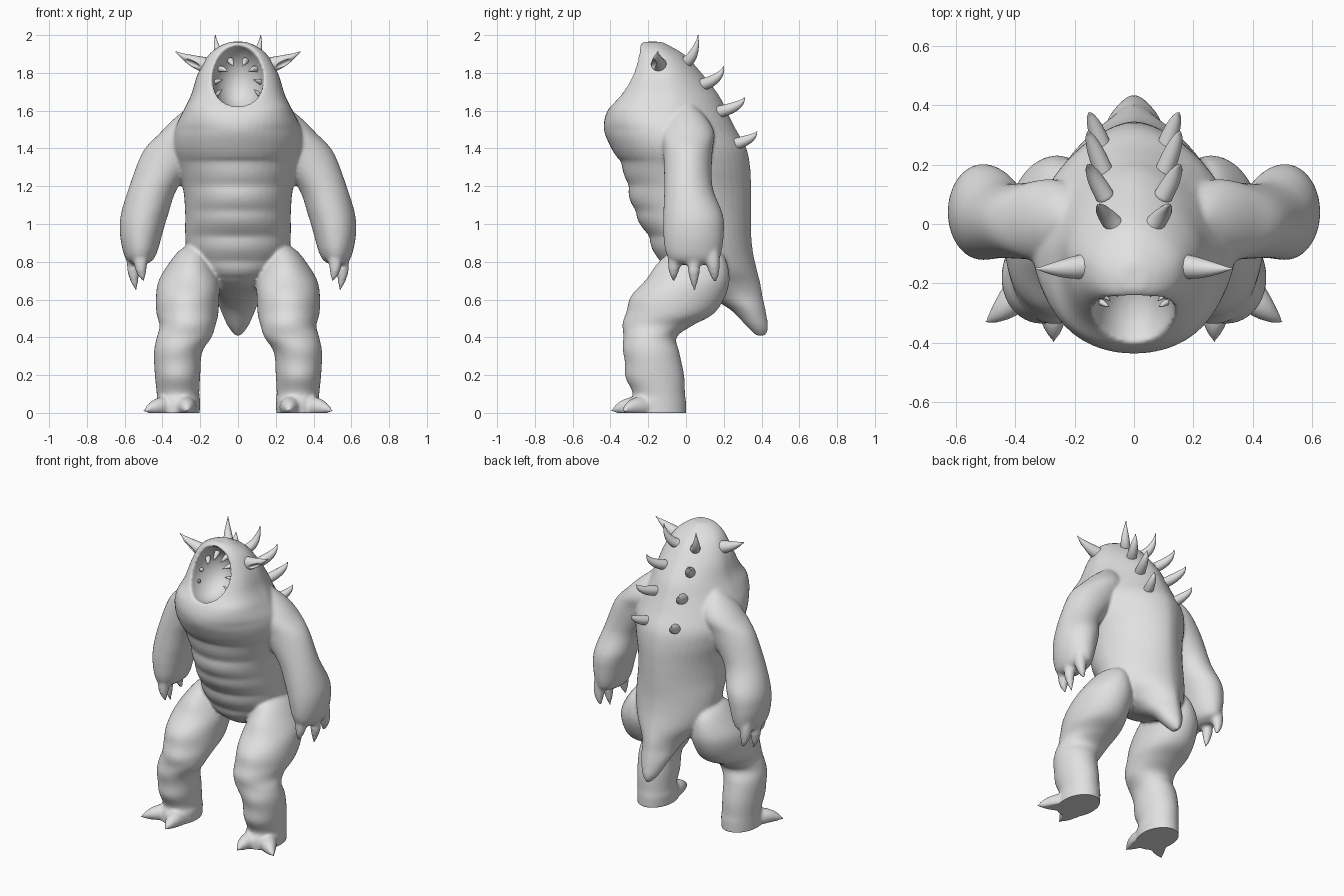
import bpy, bmesh
from math import sin, cos, pi, radians, copysign
from mathutils import Vector, Matrix

if "Cube" in bpy.data.objects:
    bpy.data.objects.remove(bpy.data.objects["Cube"])

skin = bpy.data.materials.new("grey clay")
skin.use_nodes = True
skin.diffuse_color = (0.75, 0.75, 0.75, 1)
skin.node_tree.nodes["Principled BSDF"].inputs["Base Color"].default_value = (0.75, 0.75, 0.75, 1)


def make_object(name, bm):
    bmesh.ops.recalc_face_normals(bm, faces=bm.faces)
    me = bpy.data.meshes.new(name)
    bm.to_mesh(me)
    bm.free()
    me.materials.append(skin)
    me.shade_smooth()
    ob = bpy.data.objects.new(name, me)
    bpy.context.collection.objects.link(ob)
    return ob


def bake(ob):
    """Replace the mesh by its modified version."""
    deps = bpy.context.evaluated_depsgraph_get()
    me = bpy.data.meshes.new_from_object(ob.evaluated_get(deps))
    ob.modifiers.clear()
    ob.data = me
    me.shade_smooth()


def carve(ob, matrix):
    """Cut an ellipsoid out of an object."""
    bm = bmesh.new()
    bmesh.ops.create_uvsphere(bm, u_segments=40, v_segments=24, radius=1, matrix=matrix)
    cutter = make_object("cutter", bm)
    cutter.hide_render = True
    mod = ob.modifiers.new("cut", 'BOOLEAN')
    mod.operation, mod.solver, mod.object = 'DIFFERENCE', 'EXACT', cutter
    bake(ob)
    bpy.data.objects.remove(cutter)


def smooth_rows(rows, steps=6):
    """Catmull-Rom interpolation between cross-section rows."""
    rows = [Vector(r) for r in rows]
    out = []
    for i in range(len(rows) - 1):
        p, q = rows[i], rows[i + 1]
        a, b = rows[max(i - 1, 0)], rows[min(i + 2, len(rows) - 1)]
        for k in range(steps):
            t = k / steps
            out.append(p + (q - a) * t / 2 + (a * 2 - p * 5 + q * 4 - b) * t * t / 2
                       + (p * 3 - a - q * 3 + b) * t ** 3 / 2)
    return out + [rows[-1]]


def bridge(bm, rings):
    n = len(rings[0])
    for a, b in zip(rings, rings[1:]):
        for i in range(n):
            bm.faces.new((a[i], a[(i + 1) % n], b[(i + 1) % n], b[i]))
    bm.faces.new(rings[0])
    bm.faces.new(rings[-1])


def loft(name, rows, fold, side=1, front=lambda z: 1, back=1, n=48):
    """Stack of rounded sections given as z, x0, x1, y0, y1; front and back set their squareness."""
    bm = bmesh.new()
    rings = []
    for z, x0, x1, y0, y1 in smooth_rows(rows):
        ring = []
        for i in range(n):
            c, s = cos(2 * pi * i / n), sin(2 * pi * i / n)
            power = front(z) if s < 0 else back
            x = (x0 + x1) / 2 + (x1 - x0) / 2 * copysign(abs(c) ** power, c)
            y = (y0 + y1) / 2 + (y1 - y0) / 2 * copysign(abs(s) ** power, s)
            ring.append(bm.verts.new((x * side, y - fold(z) * max(0, -s) ** 1.2, z)))
        rings.append(ring)
    bridge(bm, rings)
    return make_object(name, bm)


def horn(bm, base, bend, tip, radius, side=1, taper=2, n=14, steps=12):
    """Curved spike; a higher taper is blunter."""
    base, bend, tip = (Vector((p[0] * side, p[1], p[2])) for p in (base, bend, tip))
    rings = []
    for k in range(steps + 1):
        t = k / steps
        pos = base * (1 - t) ** 2 + bend * 2 * t * (1 - t) + tip * t * t
        rot = ((bend - base) * (1 - t) + (tip - bend) * t).to_track_quat('Z', 'Y')
        r = radius * max(0.08, 1 - t ** taper)
        rings.append([bm.verts.new(pos + rot @ Vector((r * cos(2 * pi * i / n), r * sin(2 * pi * i / n), 0)))
                      for i in range(n)])
    bridge(bm, rings)


# Torso with head and stub tail, creased across the belly
def belly_fold(z):
    return 0.016 * (abs(sin(pi * (z - 0.8) / 0.135)) - 0.6) if 0.72 < z < 1.345 else 0


def blunt_muzzle(z):
    return 1 - 0.28 * min(1, max(0, (z - 1.5) / 0.12))


profile = [(1.965, .04, -.22, -.13), (1.94, .1, -.25, -.08), (1.89, .16, -.27, 0),
           (1.79, .215, -.305, .09), (1.68, .25, -.36, .175), (1.59, .295, -.42, .22),
           (1.5, .335, -.435, .265), (1.4, .345, -.395, .32), (1.3, .32, -.335, .34),
           (1.18, .29, -.305, .345), (1.06, .28, -.27, .345), (.95, .28, -.21, .345),
           (.85, .27, -.165, .355), (.76, .235, -.12, .375), (.68, .165, -.04, .395),
           (.62, .12, .1, .405), (.55, .095, .23, .42), (.46, .055, .32, .435),
           (.41, .015, .37, .425)]
body = loft("body", [(z, -w, w, f, b) for z, w, f, b in profile], belly_fold,
            front=blunt_muzzle, back=1.18)

# Gaping mouth, tilted upward
mouth = Matrix.Translation((0, -.31, 1.78)) @ Matrix.Rotation(radians(-29.5), 4, 'X')
carve(body, mouth @ Matrix.Diagonal((.137, .2, .178, 1)))

# Arms, legs, fingers and toes
arm = [(1.63, .18, .25, -.04, .04), (1.56, .14, .335, -.1, .11), (1.48, .14, .415, -.13, .15),
       (1.38, .17, .505, -.12, .14), (1.2, .315, .575, -.115, .14), (1.05, .37, .62, -.12, .195),
       (.95, .4, .625, -.12, .2), (.86, .425, .61, -.11, .19), (.81, .45, .59, -.085, .17),
       (.785, .49, .56, -.03, .11)]
leg = [(-.03, .205, .43, -.31, 0), (.06, .2, .43, -.3, 0), (.1, .205, .43, -.285, -.005),
       (.2, .2, .44, -.32, -.01), (.32, .19, .445, -.33, -.035), (.4, .14, .43, -.335, -.05),
       (.46, .12, .415, -.335, .03), (.52, .105, .43, -.32, .14), (.6, .1, .435, -.3, .2),
       (.7, .1, .42, -.22, .23), (.8, .14, .36, -.14, .215), (.86, .17, .31, -.08, .17),
       (.89, .22, .26, 0, .08)]
parts = [body]
for side in (1, -1):
    parts.append(loft("arm", arm, lambda z: 0, side))
    parts.append(loft("leg", leg, lambda z: 0.004 * sin(z * 42), side))
    digits = bmesh.new()
    for y, x, low in ((-.07, .495, .69), (.04, .535, .635), (.15, .53, .68)):
        horn(digits, (x + .01, y * .8 + .01, .88), (x + .035, y, .77), (x, y + .005, low), .041, side, 2.6)
    horn(digits, (.36, -.2, .025), (.43, -.29, .045), (.505, -.335, .005), .06, side)
    horn(digits, (.28, -.22, .025), (.27, -.33, .045), (.27, -.4, .005), .06, side)
    parts.append(make_object("digits", digits))

# Fuse everything into one soft skin with flat soles
bpy.ops.object.select_all(action='DESELECT')
for ob in parts:
    ob.select_set(True)
bpy.context.view_layer.objects.active = body
bpy.ops.object.join()
remesh = body.modifiers.new("fuse", 'REMESH')
remesh.mode, remesh.voxel_size = 'VOXEL', 0.01
soften = body.modifiers.new("soften", 'SMOOTH')
soften.factor, soften.iterations = 0.5, 7
bake(body)
for v in body.data.vertices:
    v.co.z = max(0, v.co.z)
if not body.data.materials:
    body.data.materials.append(skin)

# Back spikes: base and tip of each pair
spikes = bmesh.new()
pairs = [((.06, -.01, 1.85), (.12, .065, 2.0)), ((.09, .08, 1.735), (.155, .2, 1.835)),
         ((.095, .16, 1.59), (.155, .31, 1.67)), ((.095, .23, 1.415), (.15, .375, 1.49))]
for side in (1, -1):
    for base, tip in pairs:
        bend = (tip[0] - .005, tip[1] - .015, base[2] + .03)
        horn(spikes, base, bend, tip, .032, side)
make_object("back_spikes", spikes)

# Slim pointed ears with a hollow
for side, label in ((1, "left"), (-1, "right")):
    bm = bmesh.new()
    horn(bm, (.15, -.14, 1.835), (.25, -.155, 1.86), (.33, -.15, 1.912), .043, side, 1.6, n=20)
    ear = make_object(label + "_ear", bm)
    hollow = Matrix.Translation((.25 * side, -.185, 1.85)) @ Matrix.Rotation(radians(-25 * side), 4, 'Y')
    carve(ear, hollow @ Matrix.Diagonal((.055, .03, .018, 1)))

# Teeth around the inside of the mouth
teeth = bmesh.new()
for side in (1, -1):
    for angle, size in ((70, 1), (38, 1), (6, .75), (-22, .6)):
        a = radians(angle)
        base = mouth @ Vector((.122 * cos(a), .09, .16 * sin(a)))
        aim = (mouth @ Vector((0, -.02, 0)) - base).normalized()
        tip = base + aim * .075 * size
        horn(teeth, base, (base + tip) / 2 + Vector((0, 0, .005)), tip, .018 * size, side, n=10, steps=6)
make_object("teeth", teeth)
